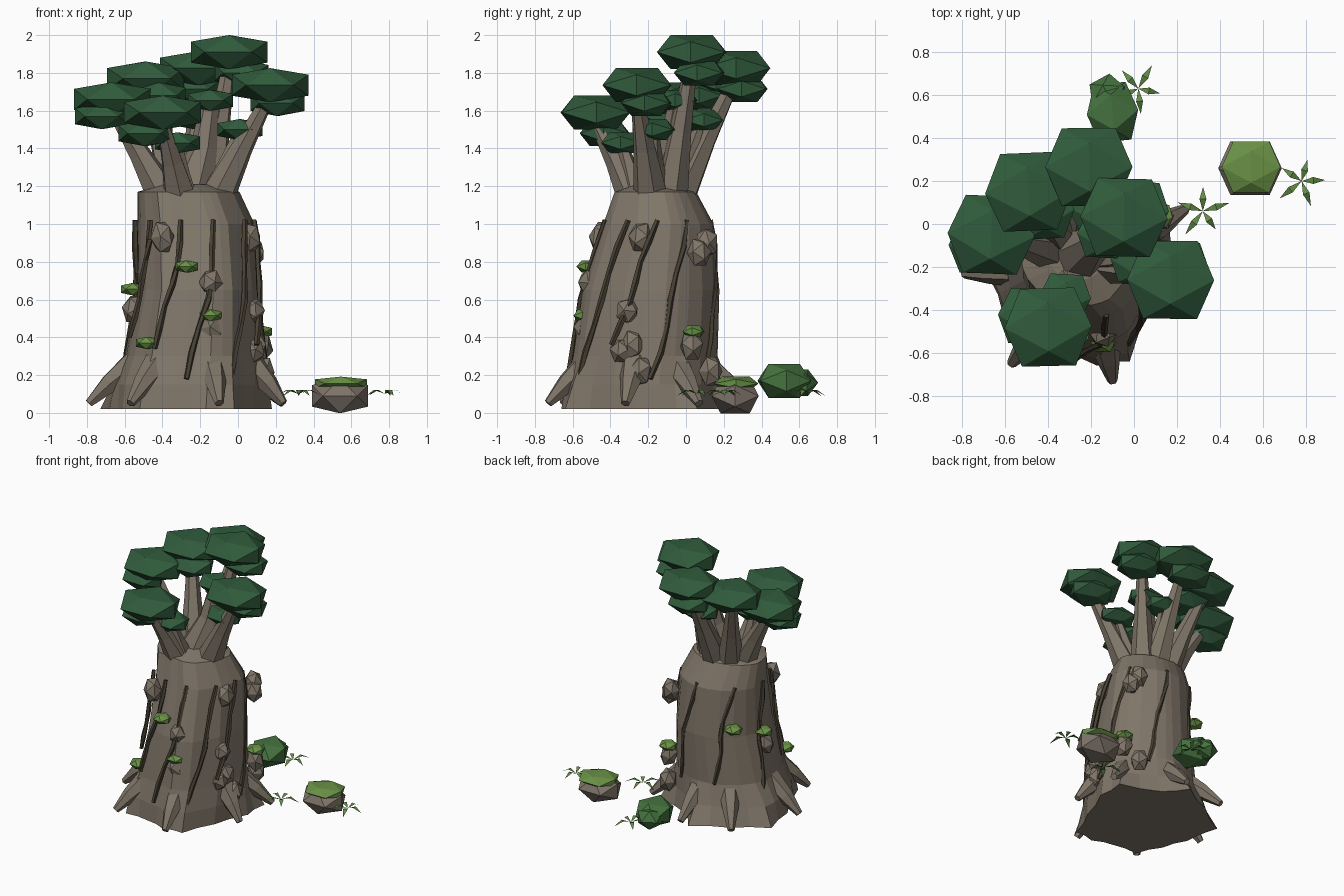
import bpy, bmesh, math, random
from mathutils import Vector, Matrix

random.seed(4)
if "Cube" in bpy.data.objects:
    bpy.data.objects.remove(bpy.data.objects["Cube"])


def material(name, rgb):
    m = bpy.data.materials.new(name)
    m.use_nodes = True
    m.diffuse_color = (*rgb, 1)
    bsdf = m.node_tree.nodes["Principled BSDF"]
    bsdf.inputs["Base Color"].default_value = (*rgb, 1)
    bsdf.inputs["Roughness"].default_value = 0.9
    return m


BARK = material("bark", (0.215, 0.18, 0.14))
VINE = material("dark vine", (0.065, 0.052, 0.034))
LEAF = material("deep green leaf", (0.03, 0.105, 0.045))
BUSH = material("bush green", (0.06, 0.17, 0.05))
MOSS = material("moss green", (0.14, 0.28, 0.06))
GRASS = material("grass green", (0.12, 0.26, 0.06))
STONE = material("stone", (0.205, 0.17, 0.14))


def finish(name, bm, mat, closed=True):
    if closed:
        bmesh.ops.recalc_face_normals(bm, faces=bm.faces)
    mesh = bpy.data.meshes.new(name)
    bm.to_mesh(mesh)
    bm.free()
    mesh.materials.append(mat)
    ob = bpy.data.objects.new(name, mesh)
    bpy.context.collection.objects.link(ob)


def blob(name, centre, half, mat, turn=0.0, tilt=0.0):
    """Icosahedron with an edge on top, scaled to the given half sizes."""
    bm = bmesh.new()
    phi = (1 + 5 ** 0.5) / 2
    for a in (-1, 1):
        for b in (-1 / phi, 1 / phi):
            for p in ((0, b, a), (b, a, 0), (a, 0, b)):
                bm.verts.new(p)
    bmesh.ops.convex_hull(bm, input=bm.verts)
    bm.transform(Matrix.Translation(centre) @ Matrix.Rotation(turn, 4, "Z")
                 @ Matrix.Rotation(tilt, 4, "Y") @ Matrix.Diagonal((*half, 1)))
    finish(name, bm, mat)


def bridge(bm, rings):
    for lo, hi in zip(rings, rings[1:]):
        n = len(lo)
        for i in range(n):
            bm.faces.new((lo[i], lo[(i + 1) % n], hi[(i + 1) % n], hi[i]))
    bm.faces.new(rings[0][::-1])
    bm.faces.new(rings[-1])


def tube(name, points, radii, sides, mat):
    """Tapered faceted tube along a path."""
    bm = bmesh.new()
    points = [Vector(p) for p in points]
    rings = []
    for i, (p, r) in enumerate(zip(points, radii)):
        d = points[min(i + 1, len(points) - 1)] - points[max(i - 1, 0)]
        q = d.to_track_quat("Z", "Y")
        ring = []
        for k in range(sides):
            a = math.tau * k / sides
            ring.append(bm.verts.new(p + q @ Vector((r * math.cos(a), r * math.sin(a), 0))))
        rings.append(ring)
    bridge(bm, rings)
    finish(name, bm, mat)


# Trunk cross-sections: height, x range, y range
SECTIONS = [(0.02, -0.7, 0.16, -0.65, 0.155), (0.3, -0.61, 0.14, -0.6, 0.16),
            (0.65, -0.54, 0.12, -0.55, 0.17), (1.0, -0.54, 0.09, -0.44, 0.14),
            (1.17, -0.54, 0.01, -0.38, 0.05)]
# Corners of the flared foot, anticlockwise
FOOT = [(0.18, -0.14), (0.18, 0.06), (-0.1, 0.16), (-0.24, 0.32), (-0.49, 0.18), (-0.73, 0.02),
        (-0.68, -0.24), (-0.61, -0.42), (-0.52, -0.6), (-0.33, -0.61), (-0.17, -0.66),
        (-0.02, -0.64), (0.08, -0.4)]


def surface(angle, z, grow=1.0):
    """Point on the trunk at an angle and height."""
    for lo, hi in zip(SECTIONS, SECTIONS[1:]):
        if z <= hi[0]:
            break
    t = (z - lo[0]) / (hi[0] - lo[0])
    x0, x1, y0, y1 = (a + (b - a) * t for a, b in zip(lo[1:], hi[1:]))
    return Vector(((x0 + x1) / 2 + grow * (x1 - x0) / 2 * math.cos(angle),
                   (y0 + y1) / 2 + grow * (y1 - y0) / 2 * math.sin(angle), z))


def angle_at(x, y, z):
    mid = (surface(0, z) + surface(math.pi, z)) / 2
    return math.atan2(y - mid.y, x - mid.x)


# Trunk: flared foot, fluted sides that follow the foot, and a raised crown
bm = bmesh.new()
foot, flutes = [], []
centre = (surface(0, 0.02) + surface(math.pi, 0.02)) / 2
for (x, y), (nx, ny) in zip(FOOT, FOOT[1:] + FOOT[:1]):
    corner = Vector((x, y, 0.02))
    hollow = centre.lerp(Vector(((x + nx) / 2, (y + ny) / 2, 0.02)), 0.97)
    for p in (corner, hollow):
        a = angle_at(p.x, p.y, 0.02)
        ratio = (p - centre).length / (surface(a, 0.02) - centre).length
        foot.append(p)
        flutes.append((a, max(0.94, min(1.02, ratio))))
rings = [[bm.verts.new(p) for p in foot]]
rings.append([bm.verts.new(surface(a, 0.15, r).lerp(p + Vector((0, 0, 0.13)), 0.4))
              for (a, r), p in zip(flutes, foot)])
for z in (0.3, 0.65, 1.0, 1.17):
    rings.append([bm.verts.new(surface(a, z, r)) for a, r in flutes])
rings.append([bm.verts.new(surface(a, 1.17, 0.45) + Vector((0, 0, 0.04))) for a, r in flutes])
bridge(bm, rings)
finish("trunk", bm, BARK)

# Roots: tips spread around the base
ROOTS = [(0.24, 0.07), (0.24, -0.32), (-0.1, -0.73), (-0.57, -0.65),
         (-0.79, -0.23), (-0.56, 0.26), (-0.19, 0.34)]
for i, (x, y) in enumerate(ROOTS):
    a = angle_at(x, y, 0.05)
    tip = Vector((x, y, 0.05))
    start = surface(a, 0.26, 0.8)
    mid = start.lerp(tip, 0.55) + Vector((0, 0, 0.01))
    tube(f"root_{i + 1}", [start, mid, tip], [0.08, 0.055, 0.024], 6, BARK)

# Big canopy pads, each with a smaller pad tucked below and a branch
PADS = [((-0.047, 0.03, 1.91), (0.02, 0.07, 1.8)), ((0.17, -0.26, 1.735), (0.21, -0.21, 1.64)),
        ((-0.665, -0.05, 1.66), (-0.72, -0.1, 1.57)), ((-0.49, 0.15, 1.77), (-0.42, 0.06, 1.68)),
        ((-0.4, -0.48, 1.59), (-0.49, -0.43, 1.48)), ((-0.21, 0.265, 1.825), (-0.24, 0.3, 1.715))]
for i, (top, low) in enumerate(PADS):
    blob(f"canopy_{i + 1}", top, (0.203, 0.181, 0.09), LEAF, random.uniform(-0.05, 0.05))
    blob(f"under_canopy_{i + 1}", low, (0.143, 0.128, 0.068), LEAF, random.uniform(-0.1, 0.1))
    a = angle_at(top[0], top[1], 1.17)
    start = surface(a, 1.1, 0.42)
    end = Vector(top) - Vector((0, 0, 0.05))
    mid = start.lerp(end, 0.5) + Vector((0, 0, 0.01))
    tube(f"branch_{i + 1}", [start, mid, end], [0.1, 0.06, 0.032], 6, BARK)

# Small leaf clumps on short twigs
CLUMPS = [(-0.145, -0.05, 1.655), (0.01, -0.17, 1.5), (-0.32, -0.34, 1.43), (-0.19, 0.085, 1.55)]
for i, c in enumerate(CLUMPS):
    blob(f"leaf_clump_{i + 1}", c, (0.12, 0.106, 0.055), LEAF, random.uniform(-0.1, 0.1))
    start = surface(angle_at(c[0], c[1], 1.17), 1.12, 0.4)
    tube(f"twig_{i + 1}", [start, start.lerp(Vector(c), 0.5), c], [0.085, 0.05, 0.025], 6, BARK)

# Central stem filling the crown
tube("central_stem", [(-0.25, -0.14, 1.15), (-0.18, -0.08, 1.4), (-0.15, -0.05, 1.62)],
     [0.13, 0.075, 0.05], 7, BARK)

# Vines spiralling down the trunk: start angle and end height
VINES = [(82, 0.26), (31, 0.18), (-2, 0.36), (-33, 0.18), (-70, 0.18), (-102, 0.34),
         (-138, 0.4), (-182, 0.18), (-228, 0.3)]
for i, (deg, end_z) in enumerate(VINES):
    path = []
    for k in range(7):
        t = k / 6
        wave = 2 * math.sin(t * 9 + i)
        path.append(surface(math.radians(deg - 24 * t + wave), 1.02 + (end_z - 1.02) * t, 1.015))
    tube(f"vine_{i + 1}", path, [0.014 + 0.004 * (k % 2) for k in range(7)], 5, VINE)

# Bark knots and moss shelves
KNOTS = [(-0.4, -0.45, 0.93), (-0.145, -0.51, 0.69), (-0.145, -0.53, 0.45), (0.08, -0.31, 0.54),
         (0.09, -0.28, 0.36), (0.08, -0.34, 0.33), (0.13, -0.24, 0.22), (0.06, -0.24, 0.93),
         (0.05, 0.11, 0.9), (0.08, 0.07, 0.85), (0.12, 0.03, 0.36), (0.06, 0.13, 0.22),
         (-0.55, -0.16, 0.55)]
for i, spot in enumerate(KNOTS):
    tall = random.uniform(0.06, 0.085)
    blob(f"bark_knot_{i + 1}", spot, (0.056, 0.056, tall),
         BARK, random.uniform(0, 3), random.uniform(-0.3, 0.3))

SHELVES = [(-0.27, -0.52, 0.775), (-0.145, -0.54, 0.515), (-0.48, -0.5, 0.37),
           (-0.56, -0.13, 0.655), (0.12, 0.04, 0.43), (-0.46, 0.09, 0.72)]
for i, spot in enumerate(SHELVES):
    blob(f"moss_shelf_{i + 1}", spot, (0.06, 0.054, 0.032), MOSS, random.uniform(-0.3, 0.3))

# Mossy stone and round bush beside the tree
blob("stone", (0.54, 0.26, 0.09), (0.148, 0.125, 0.092), STONE)
blob("stone_moss", (0.545, 0.265, 0.155), (0.137, 0.118, 0.037), MOSS)
blob("bush", (-0.1, 0.52, 0.17), (0.12, 0.135, 0.09), BUSH, 0.1)
blob("bush_back", (-0.12, 0.6, 0.16), (0.085, 0.085, 0.07), BUSH, 0.5)

# Grass tufts of five arching blades
for i, (x, y) in enumerate(((0.32, 0.06), (0.78, 0.2), (0.02, 0.63))):
    bm = bmesh.new()
    for k in range(5):
        turn = Matrix.Rotation(math.tau * k / 5 + i + 0.3, 3, "Z")
        reach = random.uniform(0.1, 0.14)

        def vert(along, side, z):
            return bm.verts.new(Vector((x, y, z)) + turn @ Vector((along * reach, side, 0)))
        root, tip = vert(0, 0, 0.1), vert(1, 0, 0.09)
        left, right = vert(0.5, 0.016, 0.122), vert(0.5, -0.016, 0.122)
        bm.faces.new((root, right, left))
        bm.faces.new((left, right, tip))
    finish(f"grass_tuft_{i + 1}", bm, GRASS, closed=False)
